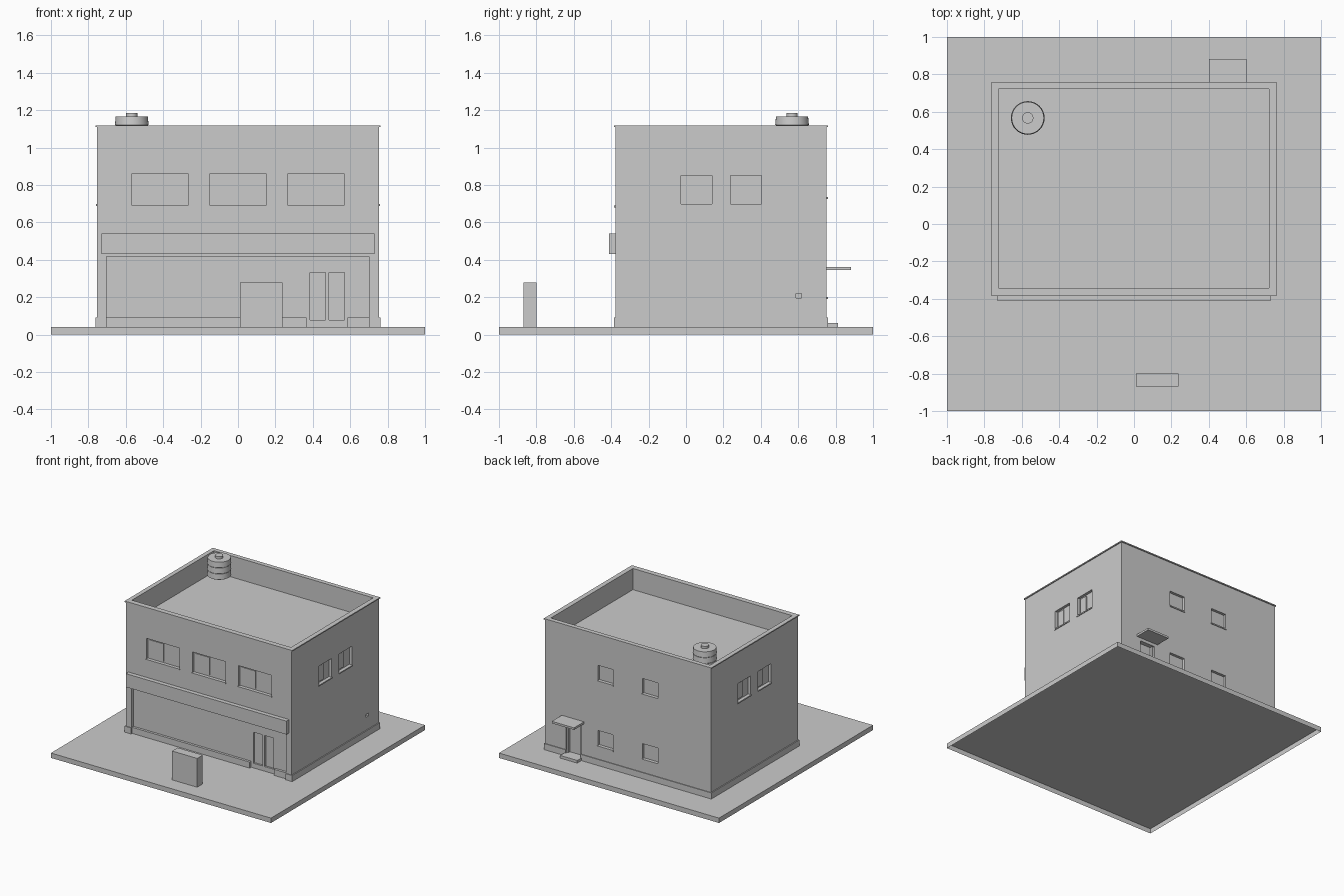
import bpy, bmesh, math

cube = bpy.data.objects.get("Cube")
if cube:
    bpy.data.objects.remove(cube, do_unlink=True)

grey = bpy.data.materials.new("plain_grey")
grey.use_nodes = True
tone = (0.6, 0.6, 0.6, 1)
grey.diffuse_color = tone
grey.node_tree.nodes["Principled BSDF"].inputs["Base Color"].default_value = tone

# Outer wall planes and levels
SIDE, FRONT, BACK = 0.753, -0.378, 0.752
GROUND, ROOF, TOP = 0.04, 0.944, 1.118


def finish(name, bm):
    mesh = bpy.data.meshes.new(name)
    bm.to_mesh(mesh)
    bm.free()
    mesh.materials.append(grey)
    obj = bpy.data.objects.new(name, mesh)
    bpy.context.collection.objects.link(obj)
    return obj


def make(name, boxes, open_below=False):
    """One object from a list of (x0, x1, y0, y1, z0, z1) boxes."""
    bm = bmesh.new()
    for x0, x1, y0, y1, z0, z1 in boxes:
        for v in bmesh.ops.create_cube(bm, size=1)["verts"]:
            v.co = (x0 if v.co.x < 0 else x1,
                    y0 if v.co.y < 0 else y1,
                    z0 if v.co.z < 0 else z1)
    if open_below:
        bm.normal_update()
        under = [f for f in bm.faces if f.normal.z < -0.5]
        bmesh.ops.delete(bm, geom=under, context="FACES_ONLY")
    return finish(name, bm)


def on_wall(side, u0, u1, z0, z1, d0, d1):
    """Box on a wall: u runs along it, d is the distance outward from it."""
    if side == "front":
        return (u0, u1, FRONT - d1, FRONT - d0, z0, z1)
    if side == "back":
        return (u0, u1, BACK + d0, BACK + d1, z0, z1)
    if side == "left":
        return (SIDE + d0, SIDE + d1, u0, u1, z0, z1)
    return (-SIDE - d1, -SIDE - d0, u0, u1, z0, z1)


def cut(target, boxes):
    cutter = make("cutter", boxes)
    cutter.hide_render = True
    mod = target.modifiers.new("openings", "BOOLEAN")
    mod.operation = "DIFFERENCE"
    mod.solver = "EXACT"
    mod.object = cutter
    bpy.context.view_layer.objects.active = target
    bpy.ops.object.modifier_apply(modifier=mod.name)
    bpy.data.objects.remove(cutter, do_unlink=True)


# Window list: wall, start, end, bottom, top
windows = [("front", c - 0.15, c + 0.15, 0.69, 0.86) for c in (-0.418, 0, 0.418)]
windows += [(s, u, u + 0.166, 0.697, 0.85) for s in ("left", "right") for u in (-0.027, 0.237)]
windows += [("back", u, u + 0.14, z, z + 0.125) for u in (-0.27, 0.135) for z in (0.2, 0.735)]

# Window recesses, thin sliding sashes and sills
recesses, sashes, sills = [], [], []
for side, u0, u1, z0, z1 in windows:
    recesses.append(on_wall(side, u0, u1, z0, z1, -0.022, 0.02))
    sills.append(on_wall(side, u0 - 0.004, u1 + 0.004, z0 - 0.01, z0, -0.005, 0.006))
    if side != "back":
        w = (u1 - u0) * (0.43 if side == "front" else 0.39)
        p0 = u1 - w - 0.016 if side == "right" else u0 + 0.016
        sashes.append(on_wall(side, p0, p0 + w, z0 + 0.013, z1 - 0.013, -0.024, -0.015))

# Shop opening, back doorway, wall vent and roof well
well = (-0.725, 0.722, -0.342, 0.723, ROOF, TOP + 0.1)
recesses += [on_wall("front", -0.703, 0.70, 0.03, 0.416, -0.028, 0.02),
             on_wall("back", 0.43, 0.565, 0.06, 0.32, -0.035, 0.02),
             on_wall("left", 0.587, 0.617, 0.195, 0.22, -0.02, 0.02),
             well]

walls = make("walls", [(-SIDE, SIDE, FRONT, BACK, GROUND, TOP - 0.004)])
cut(walls, recesses)
# Entrance door panes sunk behind the shop front
cut(walls, [on_wall("front", a, a + 0.082, 0.078, 0.333, -0.043, -0.015)
            for a in (0.385, 0.487)])
make("window_sashes", sashes)
make("window_sills", sills)

# Ground tray, open underneath, and parapet coping
make("ground_slab", [(-1, 1, -1, 1, 0, GROUND)], open_below=True)
coping = make("parapet_coping", [(-SIDE - 0.008, SIDE + 0.008, FRONT - 0.007,
                                  BACK + 0.008, TOP - 0.009, TOP)])
cut(coping, [well])

# Plinth, broken at the shop front and the back door
plinth = [on_wall(s, FRONT - 0.006, BACK + 0.007, GROUND, 0.09, -0.01, 0.008)
          for s in ("left", "right")]
plinth += [on_wall(s, a, b, GROUND, 0.09, -0.01, 0.006) for s, a, b in (
    ("front", -SIDE, -0.703), ("front", 0.70, SIDE),
    ("back", -SIDE, 0.43), ("back", 0.565, SIDE))]
make("plinth", plinth)

# Shop front
make("fascia_board", [on_wall("front", -0.73, 0.73, 0.43, 0.54, -0.005, 0.035)])
make("stall_risers", [on_wall("front", a, b, GROUND, 0.09, -0.035, -0.008)
                      for a, b in ((-0.703, 0.365), (0.585, 0.70))])

# Back entrance
make("back_canopy", [on_wall("back", 0.40, 0.602, 0.345, 0.362, -0.005, 0.13)])
make("back_step", [on_wall("back", 0.42, 0.575, GROUND, 0.062, -0.035, 0.06)])
make("back_door_frame", [on_wall("back", a, a + 0.012, 0.06, 0.32, -0.035, -0.015)
                         for a in (0.43, 0.553)])

# Free-standing sign
make("street_sign", [(0.01, 0.238, -0.87, -0.798, GROUND, 0.277)])

# Ribbed tank turned from a profile
BAND, TANK_TOP = 0.049, 1.165
base = TANK_TOP - 3 * BAND
profile = [(0, base)]
for i in range(3):
    z = base + BAND * i
    profile += [(0.082, z), (0.09, z + 0.005), (0.086, z + BAND)]
profile += [(0.03, TANK_TOP), (0.03, 1.184), (0, 1.184)]
bm = bmesh.new()
verts = [bm.verts.new((r, 0, z)) for r, z in profile]
edges = [bm.edges.new(pair) for pair in zip(verts, verts[1:])]
bmesh.ops.spin(bm, geom=verts + edges, cent=(0, 0, 0), axis=(0, 0, 1),
               angle=math.tau, steps=32)
bmesh.ops.remove_doubles(bm, verts=bm.verts, dist=0.0005)
bmesh.ops.recalc_face_normals(bm, faces=bm.faces)
tank = finish("roof_tank", bm)
tank.location = (-0.568, 0.567, 0)
bpy.ops.object.select_all(action="DESELECT")
tank.select_set(True)
bpy.context.view_layer.objects.active = tank
bpy.ops.object.shade_smooth_by_angle(angle=math.radians(30))
